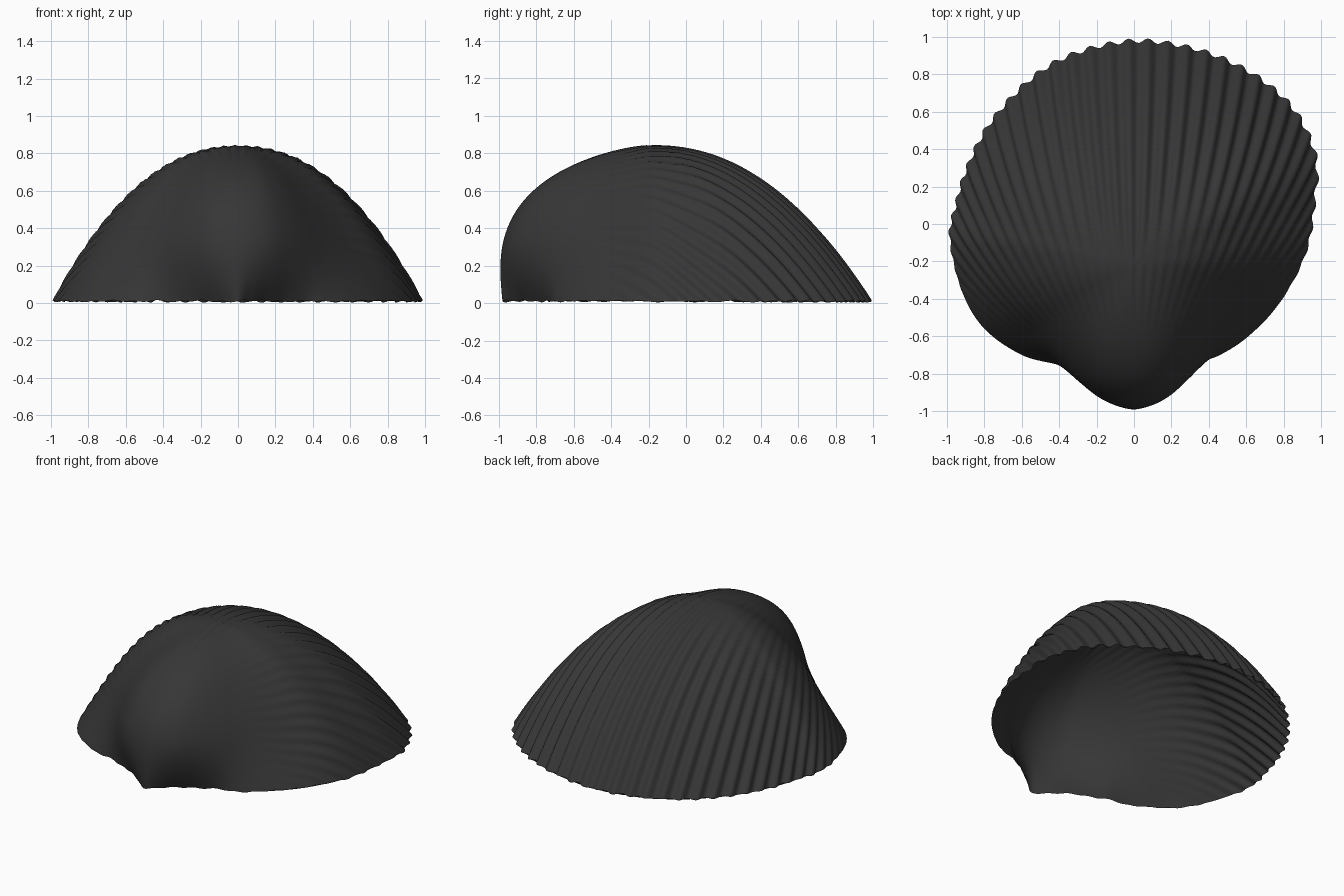
import bpy, bmesh, math
from mathutils import Vector

if "Cube" in bpy.data.objects:
    bpy.data.objects.remove(bpy.data.objects["Cube"])

# Bottom rim seen from above, counter-clockwise from the pointed beak tip
RIM = [(0, -.98), (.06, -.93), (.14, -.86), (.25, -.785), (.36, -.735), (.46, -.70), (.6, -.61),
       (.75, -.46), (.87, -.27), (.935, -.1), (.965, .1), (.975, .35), (.88, .58), (.715, .75),
       (.49, .88), (.25, .955), (0, .98), (-.25, .935), (-.45, .85), (-.62, .715), (-.785, .52),
       (-.895, .3), (-.955, .1), (-.985, -.08), (-.92, -.36), (-.8, -.56), (-.6, -.70),
       (-.4, -.755), (-.27, -.81), (-.16, -.87), (-.07, -.94)]
# Outline of the rounded dome above it, which differs only around the beak
BULGE = [(0, -1), (.1, -.985), (.2, -.935), (.3, -.85), (.39, -.76), (.48, -.665), (.59, -.55),
         (.72, -.41), (.86, -.25)] + RIM[9:24] + [(-.9, -.32), (-.76, -.5), (-.58, -.635),
         (-.43, -.75), (-.31, -.855), (-.2, -.94), (-.1, -.985)]
APEX = Vector((0, -.2))
HEIGHT = .83
SUB, RINGS = 18, 80


def smooth(a, b, v):
    t = min(1, max(0, (v - a) / (b - a)))
    return t * t * (3 - 2 * t)


def spline(pts, sub):
    """Closed smooth curve through the points."""
    out, n = [], len(pts)
    for i in range(n):
        a, b, c, d = (Vector(pts[(i + k) % n]) for k in (-1, 0, 1, 2))
        for s in range(sub):
            t = s / sub
            out.append(.5 * (2 * b + (c - a) * t + (2 * a - 5 * b + 4 * c - d) * t * t
                             + (3 * b - a - 3 * c + d) * t ** 3))
    return out


def profile(t, delta):
    """Dome height: steep wall around the beak, even slope elsewhere."""
    p = 1.55 + .65 * smooth(0, 90, delta)
    q = .31 + .69 * smooth(10, 105, delta)
    return .01 + HEIGHT * max(0, 1 - t ** p) ** q


# Smooth dome as rings from the apex to the rim
bm = bmesh.new()
rim, bulge = spline(RIM, SUB), spline(BULGE, SUB)
n = len(rim)
top = bm.verts.new((*APEX, HEIGHT + .01))
prev = None
for j in range(1, RINGS + 1):
    t = 1 - (1 - j / RINGS) ** 2.2
    ring = []
    for r, b in zip(rim, bulge):
        d = b - APEX
        z = profile(t, abs(math.degrees(math.atan2(d.x, -d.y))))
        # the lower edge tucks in beside the beak and flares at the lobes
        xy = APEX + d * t + (r - b) * max(0, 1 - (z - .01) / .36) ** 2
        ring.append(bm.verts.new((xy.x, xy.y, z)))
    for i in range(n):
        k = (i + 1) % n
        if prev:
            bm.faces.new((prev[i], ring[i], ring[k], prev[k]))
        else:
            bm.faces.new((top, ring[i], ring[k]))
    prev = ring
bm.normal_update()

# Radiating ribs that fade toward the beak and the side lobes
for v in bm.verts:
    x, y, z = v.co
    run = y + .95 + .4 * z
    phi = math.atan2(x, run)
    amp = .015 * smooth(.6, 2, math.hypot(x, run)) * (1 - smooth(.75, 1.1, abs(phi)))
    v.co += v.normal * amp * math.cos(math.tau * (phi + .015) / .054)
for v in prev:
    v.co.z = .01 + .006 * math.sin(40 * v.co.x) * math.sin(31 * v.co.y)

# Shell object
mesh = bpy.data.meshes.new("ribbed_shell")
bm.to_mesh(mesh)
bm.free()
mesh.shade_smooth()
shell = bpy.data.objects.new("ribbed_shell", mesh)
bpy.context.collection.objects.link(shell)
mat = bpy.data.materials.new("dark_grey")
mat.diffuse_color = (.037, .037, .037, 1)
mat.use_nodes = True
mat.node_tree.nodes["Principled BSDF"].inputs["Base Color"].default_value = mat.diffuse_color
mesh.materials.append(mat)
